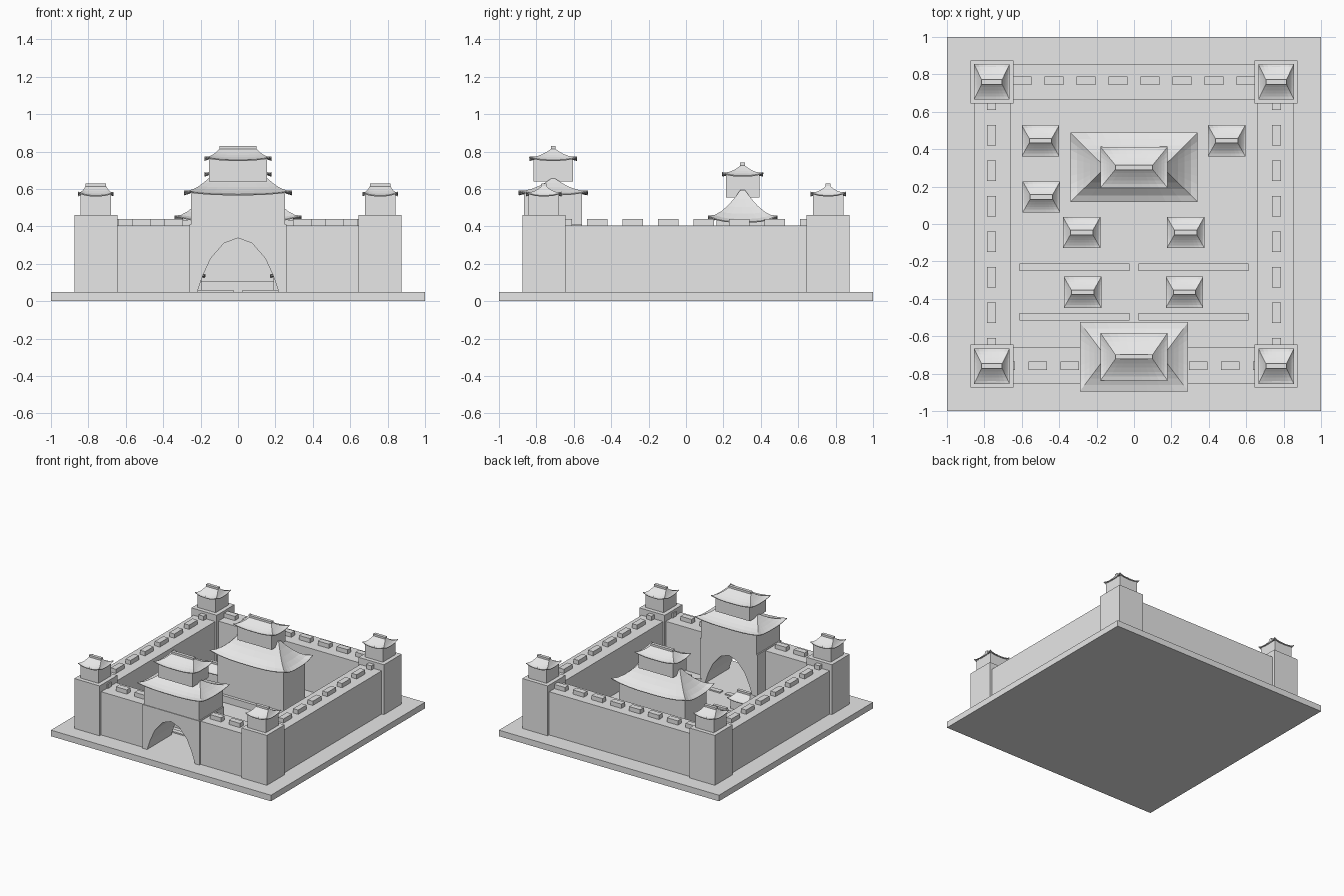
import bpy, bmesh
from mathutils import Vector

if "Cube" in bpy.data.objects:
    bpy.data.objects.remove(bpy.data.objects["Cube"])

stone = bpy.data.materials.new("light_grey_stone")
stone.use_nodes = True
GREY = (0.8, 0.8, 0.8, 1)
stone.diffuse_color = GREY
stone.node_tree.nodes["Principled BSDF"].inputs["Base Color"].default_value = GREY


def finish(name, bm):
    bmesh.ops.recalc_face_normals(bm, faces=bm.faces)
    mesh = bpy.data.meshes.new(name)
    bm.to_mesh(mesh)
    bm.free()
    mesh.materials.append(stone)
    ob = bpy.data.objects.new(name, mesh)
    bpy.context.collection.objects.link(ob)
    return ob


def box(name, x, y, hx, hy, z0, z1):
    """Box from its centre, half sizes and height range."""
    bm = bmesh.new()
    bmesh.ops.create_cube(bm, size=2)
    for v in bm.verts:
        v.co = Vector((x + v.co.x * hx, y + v.co.y * hy, z1 if v.co.z > 0 else z0))
    return finish(name, bm)


def roof(name, x, y, ex, ey, rx, z, rise, lift, cap=0.0, steps=5, seg=8):
    """Concave hipped roof with upturned corners and an optional ridge cap."""
    bm = bmesh.new()
    ry = 0.012
    rings = []
    for i in range(steps + 1):
        t = i / steps
        hx, hy = ex + (rx - ex) * t, ey + (ry - ey) * t
        height = z + rise * t ** 1.5
        ring = []
        for cx, cy, dx, dy in ((-1, -1, 1, 0), (1, -1, 0, 1), (1, 1, -1, 0), (-1, 1, 0, -1)):
            for k in range(seg):
                u = 2 * k / seg
                up = lift * abs(u - 1) ** 3 * (1 - t) ** 2
                ring.append(bm.verts.new((x + (cx + dx * u) * hx, y + (cy + dy * u) * hy, height + up)))
        rings.append(ring)
    count = 4 * seg
    for low, high in zip(rings, rings[1:]):
        for k in range(count):
            n = (k + 1) % count
            bm.faces.new((low[k], low[n], high[n], high[k]))
    bm.faces.new(rings[-1])
    ob = finish(name, bm)
    mod = ob.modifiers.new("thickness", "SOLIDIFY")
    mod.thickness = 0.006
    if cap:
        box(name + "_ridge", x, y, rx, 0.013, z + rise - 0.004, z + rise + cap)


# Ground slab
box("ground_slab", 0, 0, 1, 1, 0, 0.05)

# Perimeter walls with battlements
WALL = 0.405
for s, side in ((-1, "right"), (1, "left")):
    box(side + "_wall", s * 0.757, 0, 0.098, 0.7, 0.05, WALL)
    box(side + "_front_wall", s * 0.475, -0.757, 0.225, 0.098, 0.05, WALL)
    for i in range(8):
        box(side + "_merlon", s * 0.762, (i - 3.5) * 0.19, 0.023, 0.055, WALL, 0.44)
    for i in range(3):
        box("front_merlon", s * (0.343 + i * 0.171), -0.758, 0.05, 0.023, WALL, 0.44)
box("back_wall", 0, 0.76, 0.7, 0.095, 0.05, WALL)
for i in range(8):
    box("back_merlon", (i - 3.5) * 0.171, 0.765, 0.05, 0.023, WALL, 0.44)

# Corner towers
for sx in (-1, 1):
    for sy in (-1, 1):
        x, y = sx * 0.76, sy * 0.76
        box("corner_tower", x, y, 0.115, 0.115, 0.05, 0.46)
        box("corner_tower_room", x, y, 0.082, 0.082, 0.46, 0.57)
        roof("corner_tower_roof", x, y, 0.095, 0.095, 0.055, 0.566, 0.049, 0.02, 0.015)

# Gatehouse base: block profile with an arch cut up from the ground
GATE_Y = -0.71
arch = [(0.218, 0.05), (0.187, 0.14), (0.145, 0.23), (0.075, 0.31)]
outline = [(-0.26, 0.05)] + [(-a, b) for a, b in arch] + [(0, 0.338)] + arch[::-1]
outline += [(0.26, 0.05), (0.26, 0.41), (-0.26, 0.41)]
bm = bmesh.new()
face = bm.faces.new([bm.verts.new((a, GATE_Y - 0.16, b)) for a, b in outline])
ext = bmesh.ops.extrude_face_region(bm, geom=[face])
moved = [g for g in ext["geom"] if isinstance(g, bmesh.types.BMVert)]
bmesh.ops.translate(bm, verts=moved, vec=(0, 0.315, 0))
bmesh.ops.triangulate(bm, faces=[f for f in bm.faces if len(f.verts) > 4])
finish("gate_arch_block", bm)

# Gatehouse upper storeys
box("gate_lower_storey", 0, GATE_Y, 0.25, 0.155, 0.41, 0.575)
roof("gate_lower_roof", 0, GATE_Y, 0.29, 0.185, 0.16, 0.572, 0.083, 0.02)
box("gate_upper_storey", 0, GATE_Y, 0.155, 0.105, 0.64, 0.758)
roof("gate_upper_roof", 0, GATE_Y, 0.18, 0.128, 0.1, 0.756, 0.058, 0.018, 0.016)

# Main hall
HALL_Y = 0.303
box("hall_podium", 0, HALL_Y, 0.32, 0.165, 0.05, 0.105)
box("hall_lower_storey", 0, HALL_Y, 0.3, 0.14, 0.105, 0.435)
roof("hall_lower_roof", 0, HALL_Y, 0.34, 0.185, 0.165, 0.425, 0.17, 0.033)
box("hall_upper_storey", 0, HALL_Y, 0.155, 0.09, 0.555, 0.675)
roof("hall_upper_roof", 0, HALL_Y, 0.18, 0.11, 0.1, 0.672, 0.053, 0.018, 0.016)

# Courtyard houses
houses = [(-0.5, 0.445), (0.495, 0.445), (-0.495, 0.145), (-0.28, -0.045),
          (0.276, -0.045), (-0.275, -0.365), (0.27, -0.365)]
for x, y in houses:
    box("courtyard_house", x, y, 0.08, 0.063, 0.05, 0.135)
    roof("courtyard_house_roof", x, y, 0.1, 0.083, 0.06, 0.13, 0.045, 0.015, 0.015)

# Low courtyard strips, split by the central path
for y in (-0.23, -0.495):
    for s in (-1, 1):
        box("courtyard_strip", s * 0.318, y, 0.294, 0.02, 0.05, 0.06)
